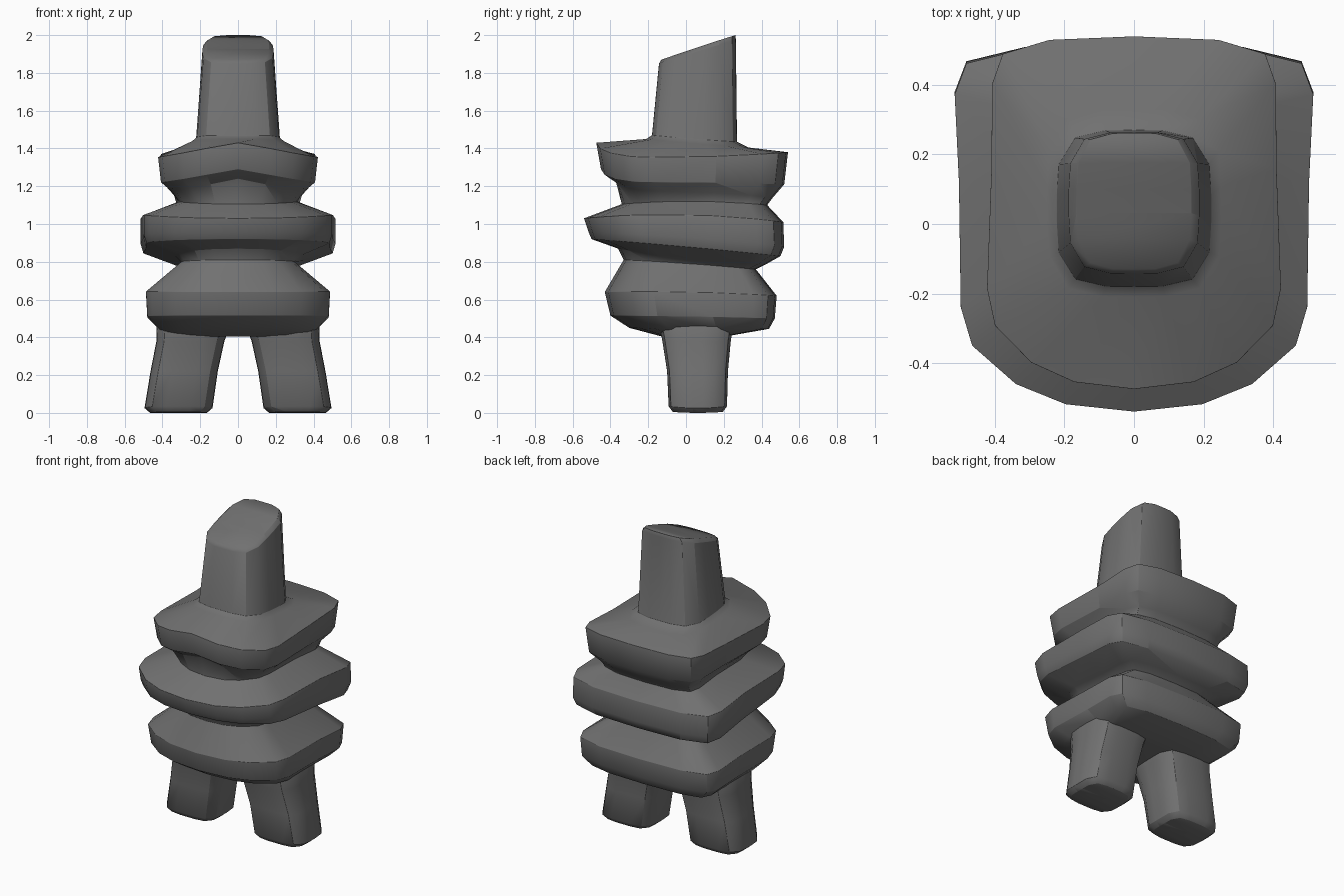
import bpy, bmesh, math

if "Cube" in bpy.data.objects:
    bpy.data.objects.remove(bpy.data.objects["Cube"])

# Half outline of a slab from front centre to back centre (unit x, unit y)
SLAB = [(0, -1), (.4, -.96), (.69, -.85), (.94, -.64), (1, -.43), (.99, .25),
        (1, .73), (.93, .9), (.6, .98), (0, 1)]


def rounded(power, steps=9):
    """Half of a rounded square, front centre to back centre."""
    pts = []
    for i in range(steps + 1):
        a = math.pi * i / steps
        s, c = math.sin(a), -math.cos(a)
        r = (abs(s) ** power + abs(c) ** power) ** (-1 / power)
        pts.append((s * r if 0 < i < steps else 0, c * r))
    return pts


HEAD, LEG = rounded(4), rounded(4.5)
grey = bpy.data.materials.new("dark_stone")
grey.diffuse_color = (.165, .165, .165, 1)
grey.use_nodes = True
grey.node_tree.nodes["Principled BSDF"].inputs["Base Color"].default_value = grey.diffuse_color


def section(outline, rings, taper=0, crown=0):
    """Rings: half-width, y front, y back, z front, z side, z back.
    Taper widens towards the back, crown lifts the front centre."""
    loops = []
    for w, yf, yb, zf, zm, zb in rings:
        def point(u, v):
            z = zm + (zb - zf) / 2 * v + ((zf + zb) / 2 - zm) * v * v
            z += crown * max(0, -v) * (1 - abs(u))
            return (u * (w + taper * (v + 1) / 2), yf + (yb - yf) * (v + 1) / 2, z)
        loops.append([point(u, v) for u, v in outline]
                     + [point(-u, v) for u, v in outline[-2:0:-1]])
    return loops


def shifted(loop, dx):
    return [(x + dx, y, z) for x, y, z in loop]


def loft(name, sections):
    bm = bmesh.new()
    loops = [[bm.verts.new(p) for p in lp] for lp in sections]
    m = len(loops[0])
    n = m // 2 + 1
    for a, b in zip(loops, loops[1:]):
        for i in range(m):
            j = (i + 1) % m
            bm.faces.new((a[i], a[j], b[j], b[i]))
    # Cross strips close both ends
    for lp in (loops[0], loops[-1]):
        bm.faces.new((lp[0], lp[1], lp[-1]))
        for i in range(1, n - 2):
            bm.faces.new((lp[i], lp[i + 1], lp[m - i - 1], lp[m - i]))
        bm.faces.new((lp[n - 2], lp[n - 1], lp[n]))
    bmesh.ops.recalc_face_normals(bm, faces=bm.faces)
    mesh = bpy.data.meshes.new(name)
    bm.to_mesh(mesh)
    bm.free()
    mesh.materials.append(grey)
    ob = bpy.data.objects.new(name, mesh)
    bpy.context.collection.objects.link(ob)
    # Small soft rims, smooth everywhere
    bevel = ob.modifiers.new("soft_rims", 'BEVEL')
    bevel.width = .01
    bevel.segments = 2
    bevel.limit_method = 'ANGLE'
    bevel.angle_limit = math.radians(40)
    mesh.shade_smooth()


# Stacked slabs with the head block on top
lower_slab = section(SLAB, [
    (.36, -.13, .24, .405, .405, .41),
    (.42, -.30, .44, .45, .445, .445),
    (.48, -.40, .47, .515, .51, .50),
    (.487, -.43, .48, .64, .64, .62),
    (.30, -.33, .37, .81, .79, .76)])
middle_slab = section(SLAB, [
    (.33, -.36, .42, .87, .815, .785),
    (.475, -.50, .50, .92, .88, .83),
    (.49, -.515, .52, .955, .93, .88),
    (.49, -.54, .515, 1.03, 1.05, 1.01),
    (.30, -.34, .43, 1.105, 1.12, 1.10)], taper=.03)
upper_slab = section(SLAB, [
    (.36, -.375, .46, 1.17, 1.17, 1.14),
    (.415, -.45, .52, 1.22, 1.22, 1.21),
    (.43, -.475, .54, 1.36, 1.355, 1.38)], taper=-.025, crown=.07)
head = section(HEAD, [
    (.25, -.21, .33, 1.45, 1.425, 1.405),
    (.222, -.18, .27, 1.47, 1.45, 1.435),
    (.188, -.143, .264, 1.85, 1.915, 1.975),
    (.165, -.13, .262, 1.87, 1.937, 2)])
loft("stacked_body", lower_slab + middle_slab + upper_slab + head)

# Pair of splayed legs
leg = section(LEG, [
    (.15, -.07, .195, .005, 0, .005),
    (.18, -.092, .217, .035, .025, .035),
    (.178, -.10, .222, .22, .22, .22),
    (.18, -.125, .237, .38, .38, .38),
    (.195, -.14, .25, .46, .46, .46)])
for side, label in ((1, "right"), (-1, "left")):
    splay = (.315, .315, .285, .252, .235)
    loft(label + "_leg", [shifted(lp, side * d) for lp, d in zip(leg, splay)])
